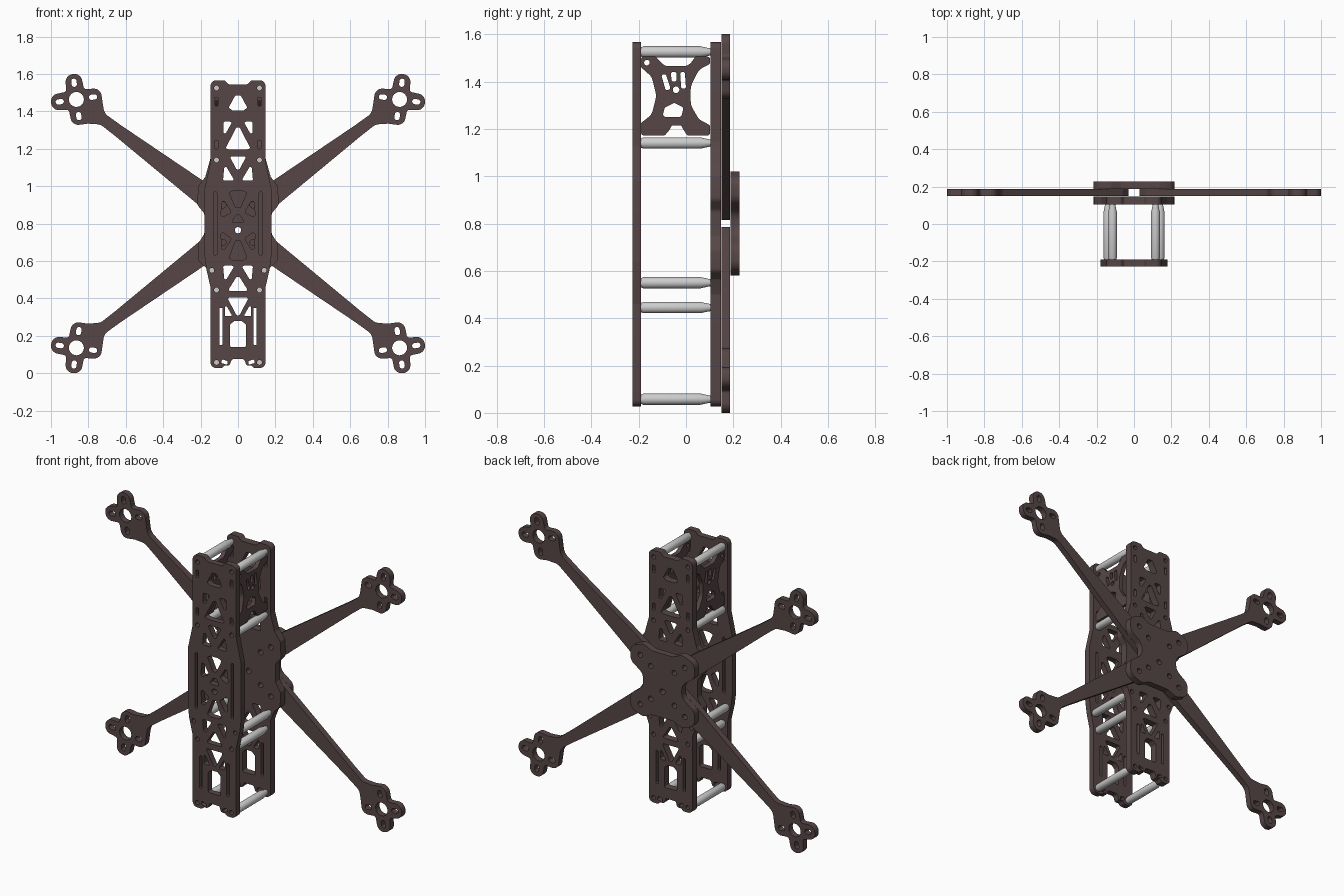
import bpy, bmesh
from math import pi, sin, cos, radians
from mathutils import Vector

carbon = bpy.data.materials.new("dark_brown_carbon")
carbon.diffuse_color = (0.095, 0.062, 0.062, 1)


def rounded(pts, r=0.012, n=5):
    """Polygon with circular fillets; a point may carry its own radius as a third value."""
    out = []
    for i, p in enumerate(pts):
        c = Vector(p[:2])
        a, b = Vector(pts[i - 1][:2]) - c, Vector(pts[(i + 1) % len(pts)][:2]) - c
        rad = p[2] if len(p) > 2 else r
        half = a.angle(b) / 2
        if rad == 0 or half > 1.54:
            out.append(c)
            continue
        t = min(rad * cos(half) / sin(half), a.length * 0.49, b.length * 0.49)
        A, B, w = c + a.normalized() * t, c + b.normalized() * t, sin(half)
        for k in range(n + 1):
            u = k / n
            k0, k1, k2 = (1 - u) ** 2, 2 * u * (1 - u) * w, u * u
            out.append((A * k0 + c * k1 + B * k2) / (k0 + k1 + k2))
    return out


def circle(x, z, r, n=16):
    return [Vector((x + r * cos(2 * pi * k / n), z + r * sin(2 * pi * k / n))) for k in range(n)]


def rect(x0, x1, z0, z1, r=0.006):
    return rounded([(x0, z0), (x1, z0), (x1, z1), (x0, z1)], r)


def flip(loop):
    return [Vector((-p[0], p[1])) for p in loop]


def mirrored(half):
    return half + [(-p[0],) + tuple(p[1:]) for p in reversed(half)]


def both(loops):
    return loops + [flip(l) for l in loops]


def plate(name, loops, lo, hi, side=False):
    """Flat cut sheet: first loop is the outline, the others are holes."""
    cu = bpy.data.curves.new(name, 'CURVE')
    cu.dimensions, cu.fill_mode, cu.extrude = '2D', 'BOTH', (hi - lo) / 2
    for loop in loops:
        s = cu.splines.new('POLY')
        s.points.add(len(loop) - 1)
        for q, p in zip(s.points, loop):
            q.co = (p[0], p[1], 0, 1)
        s.use_cyclic_u = True
    ob = bpy.data.objects.new(name, cu)
    bpy.context.collection.objects.link(ob)
    mid = (lo + hi) / 2
    ob.location = (mid, 0, 0) if side else (0, mid, 0)
    ob.rotation_euler = (pi / 2, 0, pi / 2 if side else 0)
    finish(ob, carbon)


def finish(ob, mat=None):
    bpy.ops.object.select_all(action='DESELECT')
    ob.select_set(True)
    bpy.context.view_layer.objects.active = ob
    if ob.type == 'CURVE':
        bpy.ops.object.convert(target='MESH')
        ob = bpy.context.object
    bm = bmesh.new()
    bm.from_mesh(ob.data)
    bmesh.ops.remove_doubles(bm, verts=bm.verts, dist=0.0002)
    bmesh.ops.recalc_face_normals(bm, faces=bm.faces)
    bm.to_mesh(ob.data)
    bm.free()
    if mat:
        ob.data.materials.clear()
        ob.data.materials.append(mat)
    bpy.ops.object.shade_smooth_by_angle(angle=radians(35))


# Standoff positions and the openings shared by both long plates
posts = [(0.115, 1.525), (0.115, 1.14), (0.14, 0.55), (0.115, 0.445), (0.115, 0.058)]
shared = both([circle(x, z, 0.013) for x, z in posts]
              + [rect(0.106, 0.124, 1.43, 1.475), rect(0.106, 0.124, 1.2, 1.245),
                 rect(0.083, 0.1, 0.15, 0.35),
                 rounded([(0.03, 1.345), (0.078, 1.345), (0.078, 1.26)], 0.008),
                 rounded([(0.018, 1.03), (0.08, 1.03), (0.072, 1.12)], 0.008),
                 rounded([(0.018, 0.575), (0.08, 0.575), (0.072, 0.485)], 0.008),
                 rounded([(0.03, 0.305), (0.07, 0.305), (0.07, 0.375)], 0.006),
                 rounded([(0.055, 0.045), (0.09, 0.055), (0.085, 0.075), (0.055, 0.065)], 0.006)])
shared += [rounded(mirrored(h), 0.008) for h in (
    [(0.015, 1.485), (0.05, 1.42), (0.03, 1.405)],
    [(0.008, 1.315), (0.068, 1.2), (0.03, 1.195)],
    [(0.008, 1.09), (0.045, 1.16)],
    [(0.008, 0.515), (0.055, 0.44)],
    [(0.008, 0.31), (0.058, 0.405)],
    [(0.02, 0.28), (0.042, 0.26), (0.042, 0.14)])]
centre_hole = circle(0, 0.765, 0.017)

# Front plate
ends_low = [(0.033, 0.075), (0.045, 0.042), (0.072, 0.042), (0.085, 0.028), (0.147, 0.028, 0.03)]
ends_high = [(0.147, 1.566, 0.03), (0.07, 1.566), (0.052, 1.545)]
front = rounded(mirrored(ends_low + [(0.147, 0.46), (0.17, 0.56), (0.18, 0.64, 0.05),
                                     (0.18, 0.98, 0.05), (0.147, 1.13, 0.05)] + ends_high))
middle = both([rounded([(0.035, 0.86), (0.085, 0.94), (0.092, 0.83)], 0.01),
               rounded([(0.035, 0.72), (0.085, 0.64), (0.092, 0.76)], 0.01),
               rect(0.113, 0.13, 0.63, 0.97, 0.008)])
middle += [rounded(mirrored(h), 0.008) for h in ([(0.012, 0.885), (0.048, 0.965), (0.025, 0.975)],
                                                 [(0.01, 0.845), (0.035, 0.805)],
                                                 [(0.012, 0.71), (0.048, 0.615), (0.025, 0.605)])]
plate("front_plate", [front, centre_hole] + shared + middle, -0.227, -0.19)

# Main plate behind it, with lobes where the arms clamp
lobes = [(0.147, 0.5), (0.172, 0.565), (0.212, 0.6, 0.03), (0.215, 0.69, 0.03), (0.18, 0.745, 0.03),
         (0.18, 0.855, 0.03), (0.218, 0.9, 0.03), (0.213, 1.0, 0.03), (0.175, 1.05), (0.147, 1.15)]
screws = [circle(x, z, 0.016) for x, z in ((0.15, 0.95), (0.15, 0.65), (0.08, 0.9), (0.08, 0.7))]
plate("main_plate", [rounded(mirrored(ends_low + lobes + ends_high)), centre_hole]
      + shared + both(screws), 0.103, 0.148)

# Rear clamp plate
clamp = [(0.07, 0.605, 0.05), (0.13, 0.578, 0.04), (0.218, 0.61, 0.05), (0.215, 0.7, 0.05),
         (0.13, 0.76, 0.06), (0.13, 0.84, 0.06), (0.215, 0.9, 0.05), (0.218, 0.99, 0.05),
         (0.13, 1.022, 0.04), (0.07, 0.995, 0.05)]
plate("rear_clamp_plate", [rounded(mirrored(clamp)), centre_hole] + both(screws), 0.187, 0.227)

# Arms with four-lobed motor mounts
mx, mz, reach, w = 0.864, 1.464, 0.1365, 0.042


def mount(along, across, lobe):
    a = radians(-8 + 90 * lobe)
    return (mx + along * cos(a) - across * sin(a), mz + along * sin(a) + across * cos(a))


arm = [(0.03, 0.82), (0.1, 0.815), (0.203, 0.893), (0.655, 1.267, 0.1), (0.735, 1.33, 0.06),
       mount(reach, -w, 3)[:2] + (0.04,)]
arm += [mount(reach, w, 3) + (w,), mount(w + 0.006, -w - 0.006, 0) + (0.015,)]
for k in (0, 1):
    arm += [mount(reach, -w, k) + (w,), mount(reach, w, k) + (w,),
            mount(w + 0.006, w + 0.006, k) + (0.015,)]
arm += [mount(reach, -w, 2) + (w,), mount(reach, w, 2) + (0.03,), (0.715, 1.39, 0.06),
        (0.626, 1.326, 0.1), (0.21, 1.045), (0.06, 0.94), (0.03, 0.9)]
arm_loops = [rounded(arm, 0.012, 8), circle(mx, mz, 0.04, 24), circle(0.15, 0.95, 0.016)]
for k in range(4):
    arm_loops.append(rounded([mount(0.068, -0.014, k), mount(0.112, -0.014, k),
                              mount(0.112, 0.014, k), mount(0.068, 0.014, k)], 0.0139))
for sx, nx in ((1, "right"), (-1, "left")):
    for sz, nz in ((1, "upper"), (-1, "lower")):
        plate(f"{nz}_{nx}_arm", [[Vector((sx * p[0], 0.8 + sz * (p[1] - 0.8))) for p in l]
                                 for l in arm_loops], 0.149, 0.186)

# Camera side plates: X-shaped braces with side bites and slots
brace = rounded([(-0.19, 1.172), (-0.09, 1.172), (-0.07, 1.195), (-0.06, 1.215), (-0.02, 1.215),
                 (-0.01, 1.195), (0.005, 1.172), (0.102, 1.172), (0.102, 1.215), (0.055, 1.24, 0.05),
                 (0.02, 1.3, 0.06), (0.02, 1.38, 0.06), (0.055, 1.45, 0.05), (0.102, 1.475),
                 (0.102, 1.505), (0.04, 1.505), (0.01, 1.465, 0.04), (-0.09, 1.465, 0.04),
                 (-0.13, 1.505), (-0.19, 1.505), (-0.19, 1.46), (-0.145, 1.42, 0.05),
                 (-0.125, 1.34, 0.06), (-0.145, 1.26, 0.05), (-0.19, 1.225)])
brace_holes = [circle(-0.042, 1.365, 0.014), circle(-0.165, 1.48, 0.012),
               rounded([(-0.1, 1.25), (-0.06, 1.25), (-0.02, 1.25), (-0.01, 1.29), (-0.05, 1.31),
                        (-0.09, 1.29)], 0.012),
               rounded([(-0.105, 1.43), (-0.085, 1.43), (-0.065, 1.37), (-0.085, 1.36)], 0.008),
               rounded([(-0.025, 1.44), (-0.005, 1.44), (0.0, 1.37), (-0.02, 1.37)], 0.008),
               rounded([(-0.065, 1.44), (-0.04, 1.44), (-0.04, 1.4), (-0.06, 1.4)], 0.008)]
for s, n in ((1, "right"), (-1, "left")):
    plate(f"{n}_camera_side_plate", [brace] + brace_holes, s * 0.115 - 0.013, s * 0.115 + 0.013, True)

# Standoffs: turned posts with a tapered rear end
profile = [(-0.191, 0.019), (-0.18, 0.024), (0.06, 0.024), (0.092, 0.017), (0.104, 0.015)]
for i, (x, z) in enumerate(posts):
    for s, n in ((1, "right"), (-1, "left")):
        bm = bmesh.new()
        rings = [[bm.verts.new((s * x + p[0], y, z + p[1])) for p in circle(0, 0, r, 20)]
                 for y, r in profile]
        for a, b in zip(rings, rings[1:]):
            for k in range(20):
                bm.faces.new((a[k - 1], a[k], b[k], b[k - 1]))
        bm.faces.new(rings[0])
        bm.faces.new(rings[-1])
        me = bpy.data.meshes.new(f"{n}_standoff_{i + 1}")
        bm.to_mesh(me)
        bm.free()
        ob = bpy.data.objects.new(me.name, me)
        bpy.context.collection.objects.link(ob)
        finish(ob)
